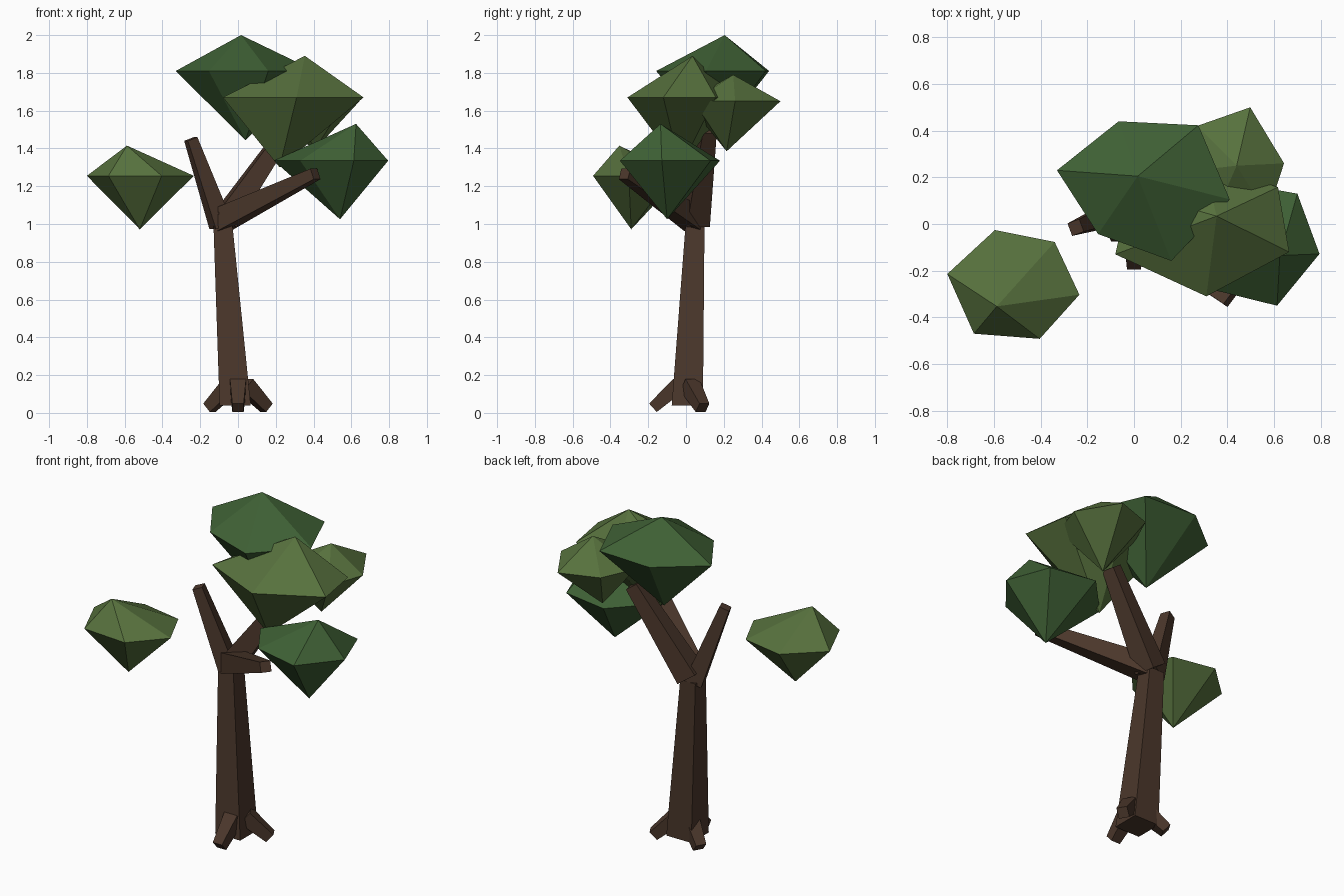
import bpy, math
from mathutils import Vector

if "Cube" in bpy.data.objects:
    bpy.data.objects.remove(bpy.data.objects["Cube"])


def material(name, rgb):
    m = bpy.data.materials.new(name)
    m.diffuse_color = (*rgb, 1)
    m.use_nodes = True
    m.node_tree.nodes["Principled BSDF"].inputs["Base Color"].default_value = m.diffuse_color
    return m


BARK = material("bark", (0.07, 0.038, 0.024))
LIGHT = material("light_leaf", (0.095, 0.165, 0.047))
DARK = material("dark_leaf", (0.05, 0.12, 0.036))


def mesh_object(name, verts, faces, mat):
    me = bpy.data.meshes.new(name)
    me.from_pydata(verts, [], faces)
    me.materials.append(mat)
    ob = bpy.data.objects.new(name, me)
    bpy.context.collection.objects.link(ob)
    return ob


def tapered_box(name, a, b, wa, wb, flat=False):
    """Four-sided tapering limb from a to b; flat keeps both ends level."""
    a, b = Vector(a), Vector(b)
    if flat:
        side, up = Vector((1, 0, 0)), Vector((0, 1, 0))
    else:
        d = (b - a).normalized()
        side = d.cross(Vector((0, 0, 1))).normalized()
        up = side.cross(d)
    verts = []
    for p, w in ((a, wa), (b, wb)):
        for s, u in ((-1, -1), (1, -1), (1, 1), (-1, 1)):
            verts.append(p + side * s * w / 2 + up * u * w / 2)
    faces = [(i, (i + 1) % 4, 4 + (i + 1) % 4, 4 + i) for i in range(4)]
    faces += [(3, 2, 1, 0), (4, 5, 6, 7)]
    if not flat:  # limb frame is mirrored, so flip outward
        faces = [f[::-1] for f in faces]
    me = mesh_object(name, verts, faces, BARK).data
    # make the limb normals face out
    c = sum((Vector(v) for v in verts), Vector()) / 8
    if sum((p.center - c).dot(p.normal) for p in me.polygons) < 0:
        me.flip_normals()


def leaf_clump(name, top, bottom, z, ring, mat):
    """Faceted double cone: a level ring joined to two apexes."""
    ring = sorted(ring, key=lambda p: math.atan2(p[1] - bottom[1], p[0] - bottom[0]))
    n = len(ring)
    verts = [(x, y, z) for x, y in ring] + [top, bottom]
    faces = []
    for i in range(n):
        j = (i + 1) % n
        faces += [(i, j, n), (j, i, n + 1)]
    mesh_object(name, verts, faces, mat)


# Leaning trunk
tapered_box("trunk", (-0.015, 0.007, 0.04), (-0.08, 0.048, 1.0), 0.165, 0.1, flat=True)

# Three root spurs
for i, deg in enumerate((-90, 30, 150)):
    c, s = math.cos(math.radians(deg)), math.sin(math.radians(deg))
    tapered_box(f"root_{i + 1}", (0.04 * c, 0.04 * s, 0.148),
                (0.175 * c, 0.175 * s, 0.027), 0.085, 0.06)

# Three branches
tapered_box("left_branch", (-0.09, 0.045, 0.99), (-0.25, -0.015, 1.45), 0.1, 0.057)
tapered_box("front_branch", (-0.09, 0.05, 1.02), (0.41, -0.325, 1.265), 0.12, 0.06)
tapered_box("back_branch", (-0.07, 0.055, 1.02), (0.26, 0.12, 1.5), 0.125, 0.075)

# Foliage clumps
leaf_clump("left_leaves", (-0.588, -0.353, 1.415), (-0.52, -0.29, 0.972), 1.255,
           [(-0.596, -0.026), (-0.34, -0.077), (-0.234, -0.303),
            (-0.404, -0.492), (-0.686, -0.47), (-0.8, -0.214)], LIGHT)
leaf_clump("top_leaves", (0.016, 0.205, 2.0), (0.04, 0.15, 1.444), 1.81,
           [(-0.33, 0.23), (-0.066, 0.44), (0.276, 0.423),
            (0.41, 0.106), (0.16, -0.158), (-0.154, -0.043)], DARK)
leaf_clump("middle_leaves", (0.354, 0.034, 1.89), (0.22, -0.03, 1.3), 1.67,
           [(-0.08, -0.13), (0.31, -0.31), (0.665, -0.12),
            (0.617, 0.158), (0.3, 0.26), (-0.02, 0.14)], LIGHT)
leaf_clump("right_leaves", (0.625, -0.135, 1.53), (0.54, -0.1, 1.025), 1.335,
           [(0.70, 0.13), (0.795, -0.128), (0.613, -0.35),
            (0.33, -0.28), (0.19, -0.06), (0.42, 0.18)], DARK)
leaf_clump("back_leaves", (0.44, 0.25, 1.79), (0.4, 0.215, 1.385), 1.65,
           [(0.27, 0.42), (0.498, 0.5), (0.643, 0.26),
            (0.57, 0.04), (0.33, 0.0), (0.18, 0.22)], LIGHT)
